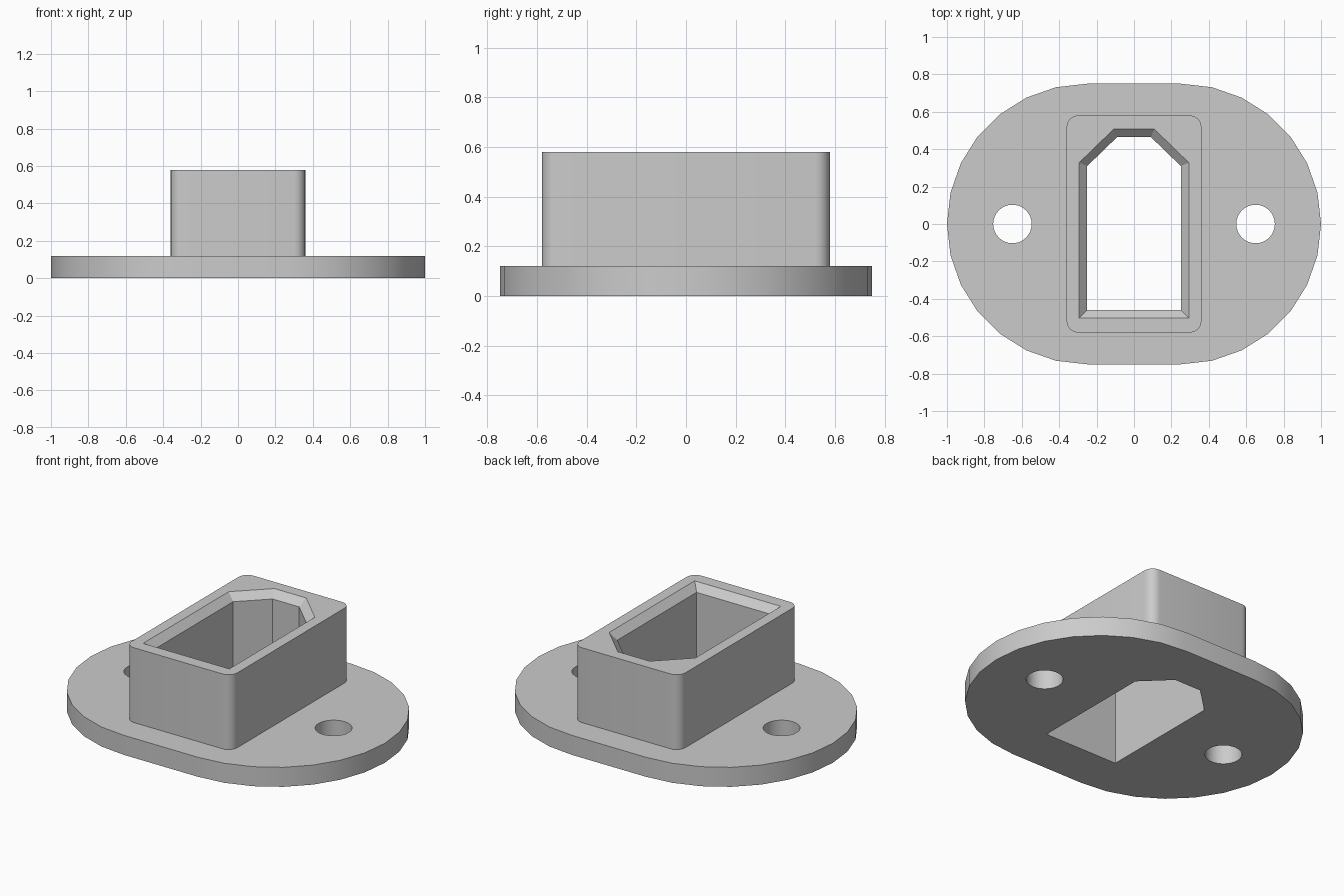
import bpy
import bmesh
from math import sin, cos, pi, radians

cube = bpy.data.objects.get("Cube")
if cube:
    bpy.data.objects.remove(cube, do_unlink=True)

FLANGE_H, TOP = 0.12, 0.58
CHAMFER = 0.043

grey = bpy.data.materials.new("plain grey")
grey.use_nodes = True
colour = (0.6, 0.6, 0.6, 1)
grey.diffuse_color = colour
grey.node_tree.nodes["Principled BSDF"].inputs["Base Color"].default_value = colour


def arc(cx, cy, r, start, end, steps):
    """Points along an arc, angles in degrees."""
    angles = [radians(start + (end - start) * i / steps) for i in range(steps + 1)]
    return [(cx + r * cos(a), cy + r * sin(a)) for a in angles]


def loft(name, layers):
    """Closed solid through outlines of equal length, given as (outline, z)."""
    bm = bmesh.new()
    rings = [[bm.verts.new((x, y, z)) for x, y in pts] for pts, z in layers]
    bm.faces.new(rings[0][::-1])
    bm.faces.new(rings[-1])
    n = len(rings[0])
    for low, high in zip(rings, rings[1:]):
        for i in range(n):
            j = (i + 1) % n
            bm.faces.new((low[i], low[j], high[j], high[i]))
    bmesh.ops.recalc_face_normals(bm, faces=bm.faces)
    mesh = bpy.data.meshes.new(name)
    bm.to_mesh(mesh)
    bm.free()
    mesh.materials.append(grey)
    obj = bpy.data.objects.new(name, mesh)
    bpy.context.collection.objects.link(obj)
    return obj


def combine(target, other, operation):
    """Apply a boolean and discard the helper."""
    mod = target.modifiers.new(operation.lower(), "BOOLEAN")
    mod.operation = operation
    mod.solver = "EXACT"
    mod.object = other
    bpy.context.view_layer.objects.active = target
    bpy.ops.object.modifier_apply(modifier=mod.name)
    bpy.data.objects.remove(other, do_unlink=True)


def pocket(d):
    """Pocket outline with two clipped back corners, grown outwards by d."""
    w, flat, shoulder = 0.25 + d, 0.09 + 0.42 * d, 0.31 + 0.42 * d
    return [(-w, -0.46 - d), (w, -0.46 - d), (w, shoulder),
            (flat, 0.465 + d), (-flat, 0.465 + d), (-w, shoulder)]


# Flange: two half circles joined by straight sides
stadium = arc(0.25, 0, 0.75, -90, 90, 14) + arc(-0.25, 0, 0.75, 90, 270, 14)
body = loft("flanged_socket", [(stadium, 0), (stadium, FLANGE_H)])

# Socket tower with rounded vertical corners
r, hx, hy = 0.06, 0.36, 0.58
tower_outline = []
for k, (sx, sy) in enumerate([(1, 1), (-1, 1), (-1, -1), (1, -1)]):
    tower_outline += arc(sx * (hx - r), sy * (hy - r), r, 90 * k, 90 * k + 90, 6)
tower = loft("tower", [(tower_outline, FLANGE_H / 2), (tower_outline, TOP)])
combine(body, tower, "UNION")

# Through pocket with a chamfered mouth
cutter = loft("pocket_cutter", [(pocket(0), -0.1), (pocket(0), TOP - CHAMFER),
                                (pocket(2 * CHAMFER), TOP + CHAMFER)])
combine(body, cutter, "DIFFERENCE")

# Screw holes
for side in (-1, 1):
    circle = arc(side * 0.65, 0, 0.103, 0, 360, 32)[:-1]
    combine(body, loft("hole_cutter", [(circle, -0.1), (circle, 0.3)]), "DIFFERENCE")

# Smooth round walls, crisp edges
bpy.ops.object.select_all(action="DESELECT")
body.select_set(True)
bpy.context.view_layer.objects.active = body
bpy.ops.object.shade_smooth_by_angle(angle=radians(30))
